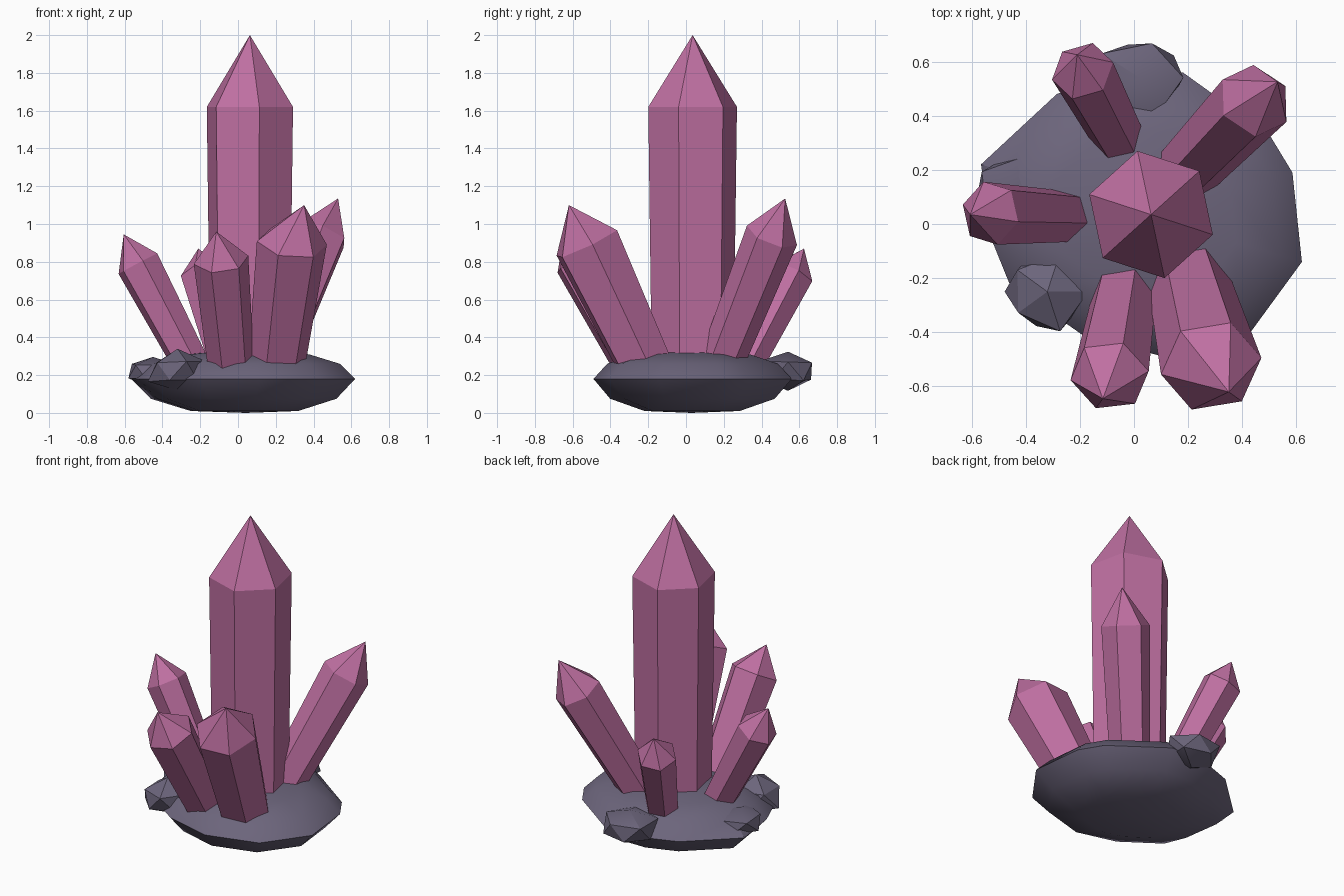
import bpy, bmesh, math, random
from mathutils import Vector

if "Cube" in bpy.data.objects:
    bpy.data.objects.remove(bpy.data.objects["Cube"])

random.seed(4)


def material(name, rgb):
    m = bpy.data.materials.new(name)
    m.diffuse_color = (*rgb, 1)
    m.use_nodes = True
    m.node_tree.nodes["Principled BSDF"].inputs["Base Color"].default_value = m.diffuse_color
    return m


PINK = material("crystal_pink", (0.52, 0.16, 0.36))
GREY = material("rock_grey", (0.15, 0.13, 0.20))


def finish(bm, name, mat, smooth=None):
    bmesh.ops.recalc_face_normals(bm, faces=bm.faces)
    me = bpy.data.meshes.new(name)
    bm.to_mesh(me)
    bm.free()
    me.materials.append(mat)
    ob = bpy.data.objects.new(name, me)
    bpy.context.collection.objects.link(ob)
    if smooth:
        bpy.ops.object.select_all(action='DESELECT')
        ob.select_set(True)
        bpy.context.view_layer.objects.active = ob
        bpy.ops.object.shade_smooth_by_angle(angle=math.radians(smooth))
    return ob


def bridge(bm, a, b):
    n = len(a)
    for i in range(n):
        j = (i + 1) % n
        bm.faces.new((a[i], a[j], b[j], b[i]))


def fan(bm, ring, apex):
    for i in range(len(ring)):
        bm.faces.new((ring[i], ring[(i + 1) % len(ring)], apex))


def crystal(name, base, shoulder, tip, r, phase, taper):
    """Six-sided shaft from base to shoulder, closed by a point."""
    base, shoulder = Vector(base), Vector(shoulder)
    axis = (shoulder - base).normalized()
    p = math.radians(phase)
    u = Vector((math.cos(p), math.sin(p), 0))
    u = (u - axis * u.dot(axis)).normalized()
    v = axis.cross(u)
    bm = bmesh.new()

    def ring(c, rad):
        return [bm.verts.new(c + rad * (u * math.cos(k * math.pi / 3) + v * math.sin(k * math.pi / 3)))
                for k in range(6)]
    low, high = ring(base - axis * 0.1, r * taper), ring(shoulder, r)
    bridge(bm, low, high)
    fan(bm, high, bm.verts.new(tip))
    bm.faces.new(low)
    finish(bm, name, PINK)


# Crystals: base, shoulder centre, tip, radius, turn, base taper
crystal("main_crystal", (0.063, 0.035, 0.3), (0.063, 0.035, 1.62), (0.063, 0.035, 2.0), 0.24, 42, 0.92)
crystal("front_left_crystal", (-0.04, -0.28, 0.28), (-0.09, -0.56, 0.81), (-0.115, -0.645, 0.96), 0.147, 11, 0.82)
crystal("front_right_crystal", (0.21, -0.24, 0.3), (0.285, -0.525, 0.90), (0.35, -0.62, 1.10), 0.188, 8, 0.8)
crystal("left_crystal", (-0.27, 0.03, 0.3), (-0.53, 0.04, 0.79), (-0.605, 0.035, 0.945), 0.12, -14, 0.8)
crystal("back_left_crystal", (-0.07, 0.34, 0.3), (-0.19, 0.565, 0.74), (-0.21, 0.625, 0.87), 0.118, 12, 0.8)
crystal("back_right_crystal", (0.20, 0.20, 0.3), (0.445, 0.455, 0.94), (0.53, 0.525, 1.135), 0.142, 30, 0.82)

# Rock base: one outline scaled through several heights
outline = [(0.62, -0.14), (0.585, 0.19), (0.50, 0.33), (0.18, 0.56), (-0.06, 0.56), (-0.285, 0.48),
           (-0.565, 0.22), (-0.525, -0.06), (-0.46, -0.22), (-0.19, -0.41), (0.11, -0.49), (0.43, -0.40)]
cx, cy = 0.04, 0.03
bm = bmesh.new()
rings = []
for z, s in [(0.01, 0.48), (0.075, 0.83), (0.18, 1.0), (0.26, 0.86), (0.31, 0.58)]:
    rings.append([bm.verts.new((cx + (x - cx) * s, cy + (y - cy) * s, z)) for x, y in outline])
for a, b in zip(rings, rings[1:]):
    bridge(bm, a, b)
fan(bm, rings[0], bm.verts.new((cx, cy, 0)))
fan(bm, rings[-1], bm.verts.new((cx, cy, 0.335)))
finish(bm, "rock_base", GREY, 32)


def boulder(name, centre, size, jitter=0.12):
    bm = bmesh.new()
    bmesh.ops.create_icosphere(bm, subdivisions=1, radius=1)
    for vert in bm.verts:
        f = 1 + random.uniform(-jitter, jitter)
        vert.co = Vector([c + s * q * f for c, s, q in zip(centre, size, vert.co)])
    finish(bm, name, GREY, 30)


# Smaller stones around the rim
boulder("back_stone", (0.02, 0.54, 0.22), (0.18, 0.16, 0.11))
boulder("front_left_stone", (-0.32, -0.25, 0.22), (0.16, 0.16, 0.11))
boulder("left_stone", (-0.45, 0.10, 0.22), (0.14, 0.16, 0.08))
